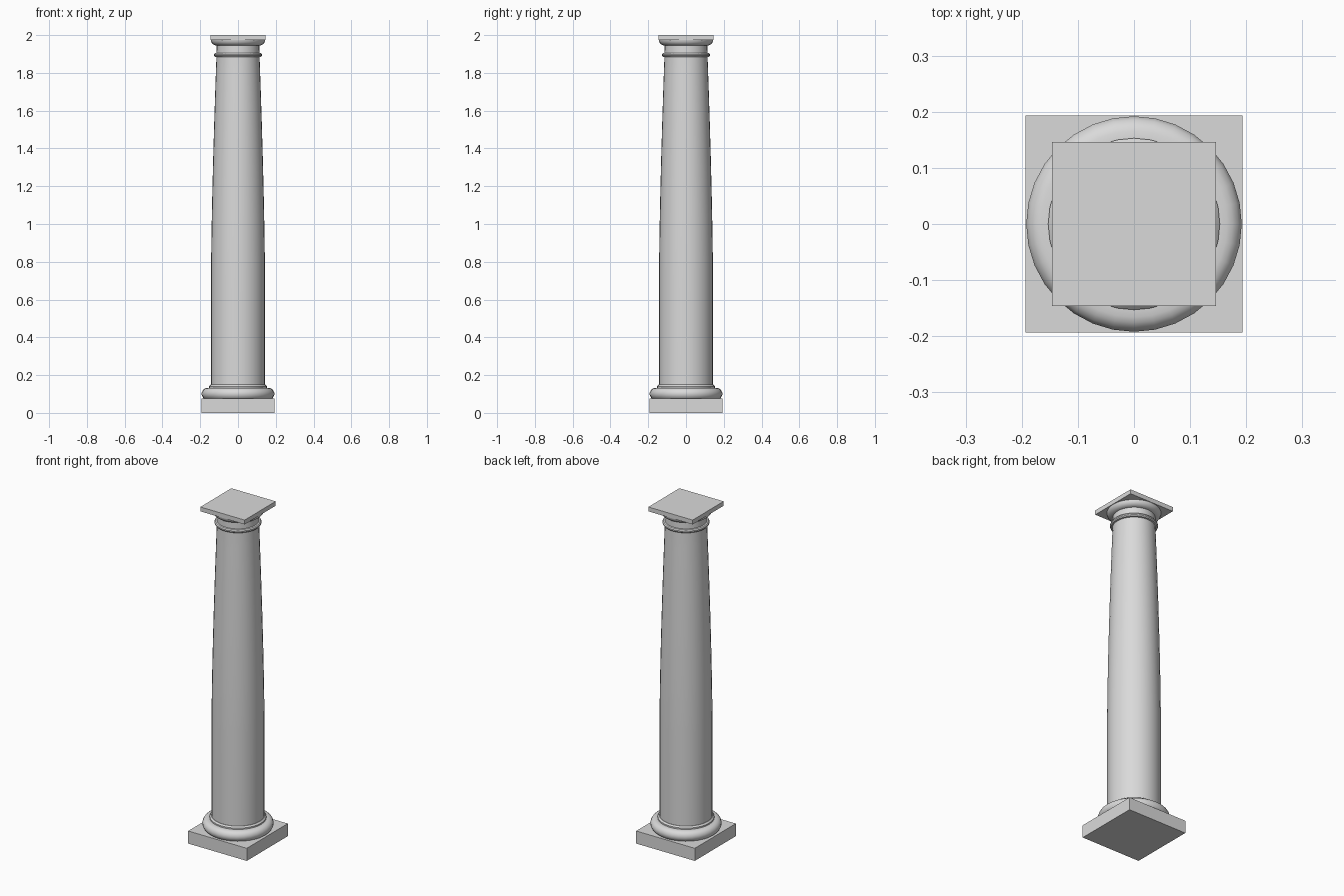
import bpy, bmesh, math

if "Cube" in bpy.data.objects:
    bpy.data.objects.remove(bpy.data.objects["Cube"])

stone = bpy.data.materials.new("light grey stone")
stone.diffuse_color = (0.7, 0.7, 0.7, 1)
stone.use_nodes = True
stone.node_tree.nodes["Principled BSDF"].inputs["Base Color"].default_value = stone.diffuse_color


def finish(bm, name, smooth=False):
    bmesh.ops.recalc_face_normals(bm, faces=bm.faces)
    me = bpy.data.meshes.new(name)
    bm.to_mesh(me)
    bm.free()
    me.materials.append(stone)
    ob = bpy.data.objects.new(name, me)
    bpy.context.collection.objects.link(ob)
    if smooth:
        bpy.ops.object.select_all(action='DESELECT')
        ob.select_set(True)
        bpy.context.view_layer.objects.active = ob
        bpy.ops.object.shade_smooth_by_angle(angle=math.radians(32))
    return ob


def slab(name, half, z0, z1):
    bm = bmesh.new()
    bmesh.ops.create_cube(bm, size=1)
    for v in bm.verts:
        v.co = (v.co.x * 2 * half, v.co.y * 2 * half, z1 if v.co.z > 0 else z0)
    return finish(bm, name)


def turned(name, profile, n=32):
    """Revolve (radius, z) points and close both ends."""
    bm = bmesh.new()
    rings = [[bm.verts.new((r * math.cos(2 * math.pi * i / n),
                            r * math.sin(2 * math.pi * i / n), z))
              for i in range(n)] for r, z in profile]
    for a, b in zip(rings, rings[1:]):
        for i in range(n):
            j = (i + 1) % n
            bm.faces.new((a[i], a[j], b[j], b[i]))
    bm.faces.new(rings[0][::-1])
    bm.faces.new(rings[-1])
    return finish(bm, name, True)


# square plinth and abacus
slab("plinth", 0.193, 0, 0.075)
slab("abacus", 0.146, 1.974, 2.0)

# rounded base moulding with a small fillet
turned("base_torus", [(0.178, 0.074), (0.186, 0.082), (0.192, 0.094), (0.192, 0.108),
                      (0.186, 0.121), (0.176, 0.129), (0.166, 0.132), (0.153, 0.133)])
turned("base_fillet", [(0.153, 0.13), (0.153, 0.141), (0.145, 0.149)])

# shaft with a straight lower third and a curved taper above
shaft = [(0.143, 0.14)]
for k in range(13):
    t = k / 12
    shaft.append((0.143 - 0.029 * t ** 1.5, 0.70 + 1.19 * t))
shaft.append((0.113, 1.95))
turned("shaft", shaft)

# neck ring
turned("neck_ring", [(0.113, 1.883), (0.122, 1.885), (0.127, 1.891), (0.127, 1.898),
                     (0.122, 1.904), (0.112, 1.906)])

# flared capital moulding below the abacus
turned("echinus", [(0.112, 1.944), (0.122, 1.946), (0.132, 1.951), (0.139, 1.959),
                   (0.143, 1.968), (0.144, 1.976)])
